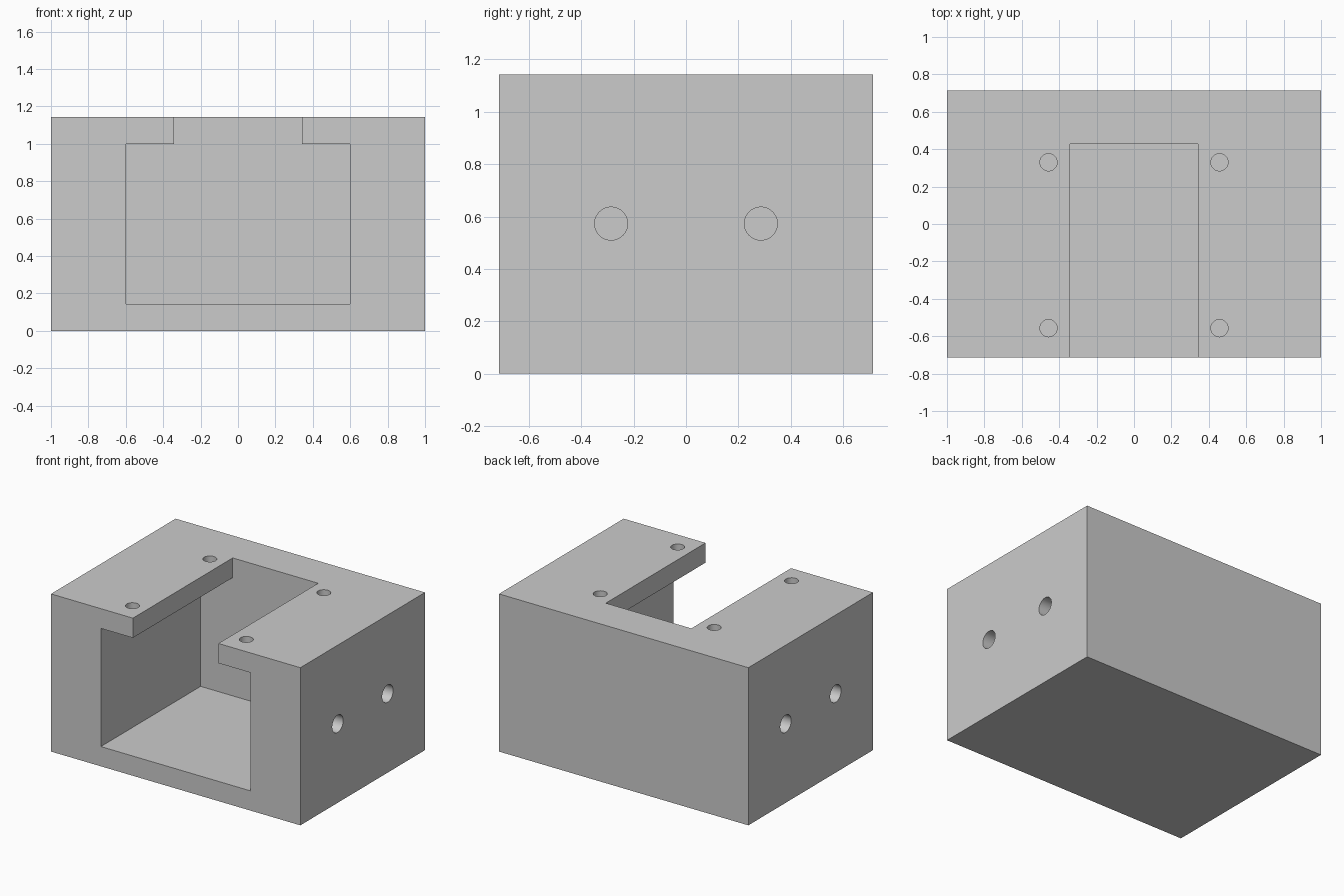
import bpy, bmesh, math
from mathutils import Matrix

cube = bpy.data.objects.get("Cube")
if cube:
    bpy.data.objects.remove(cube, do_unlink=True)

W, D, H = 1.0, 0.714, 1.143          # half width, half depth, height
WALL = 0.143                         # floor and lip thickness
BACK = 0.429                         # inner face of the back wall
LIP_Z = H - WALL

grey = bpy.data.materials.new("plain grey")
grey.use_nodes = True
colour = (0.6, 0.6, 0.6, 1)
grey.diffuse_color = colour
grey.node_tree.nodes["Principled BSDF"].inputs["Base Color"].default_value = colour


def make_object(name, bm):
    bmesh.ops.recalc_face_normals(bm, faces=bm.faces)
    mesh = bpy.data.meshes.new(name)
    bm.to_mesh(mesh)
    bm.free()
    mesh.materials.append(grey)
    obj = bpy.data.objects.new(name, mesh)
    bpy.context.collection.objects.link(obj)
    return obj


def prism(name, profile, y0, y1):
    """Extrude an x/z profile along y."""
    bm = bmesh.new()
    face = bm.faces.new([bm.verts.new((x, y0, z)) for x, z in profile])
    out = bmesh.ops.extrude_face_region(bm, geom=[face])
    moved = [v for v in out["geom"] if isinstance(v, bmesh.types.BMVert)]
    bmesh.ops.translate(bm, verts=moved, vec=(0, y1 - y0, 0))
    return make_object(name, bm)


def drill(name, radius, length, centre, along_x=False):
    bm = bmesh.new()
    matrix = Matrix.Translation(centre)
    if along_x:
        matrix = matrix @ Matrix.Rotation(math.pi / 2, 4, "Y")
    bmesh.ops.create_cone(bm, cap_ends=True, segments=48, radius1=radius,
                          radius2=radius, depth=length, matrix=matrix)
    return make_object(name, bm)


# Solid block
housing = prism("housing", [(-W, 0), (W, 0), (W, H), (-W, H)], -D, D)

# Cavity with the narrower slot through the top, open at the front
half = [(0.6, WALL), (0.6, LIP_Z), (0.343, LIP_Z), (0.343, H + 0.1)]
profile = half + [(-x, z) for x, z in reversed(half)]
cutters = [prism("cavity_cutter", profile, -D - 0.1, BACK)]

for side in (-1, 1):
    # Screw holes through the lips
    for y in (-0.557, 0.33):
        cutters.append(drill("lip_hole_cutter", 0.046, 0.3, (side * 0.457, y, H - 0.05)))
    # Blind holes in the side walls
    for y in (-0.286, 0.286):
        cutters.append(drill("side_hole_cutter", 0.063, 0.572, (side * W, y, 0.573), True))

bpy.ops.object.select_all(action="DESELECT")
bpy.context.view_layer.objects.active = housing
housing.select_set(True)
for cutter in cutters:
    cutter.hide_render = True
    mod = housing.modifiers.new("cut", "BOOLEAN")
    mod.operation = "DIFFERENCE"
    mod.solver = "EXACT"
    mod.object = cutter
    bpy.ops.object.modifier_apply(modifier=mod.name)
    bpy.data.objects.remove(cutter, do_unlink=True)

bpy.ops.object.shade_smooth_by_angle(angle=math.radians(30))
